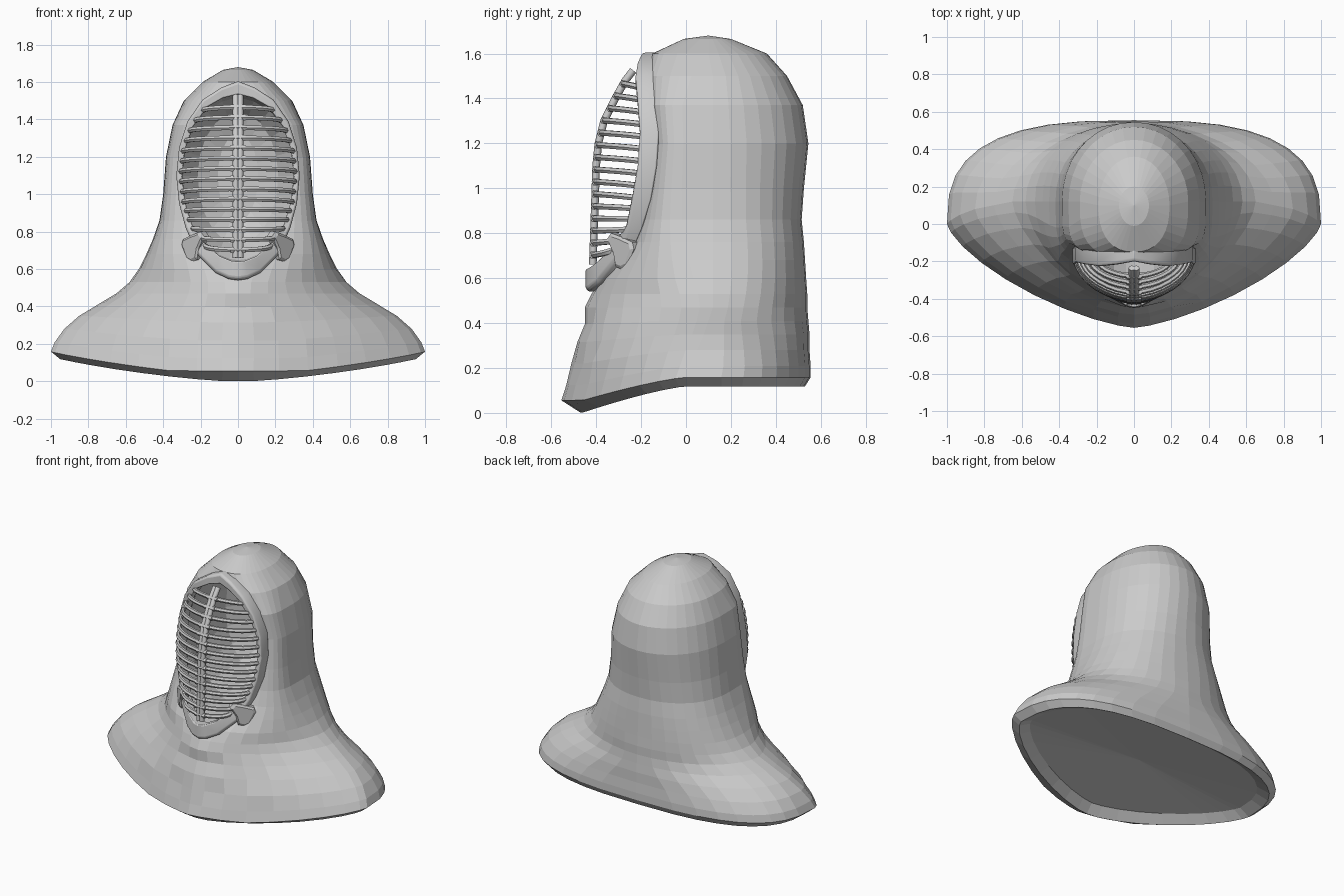
import bpy, bmesh, math
from mathutils import Vector

if "Cube" in bpy.data.objects:
    bpy.data.objects.remove(bpy.data.objects["Cube"])


def make_object(name, bm):
    bmesh.ops.recalc_face_normals(bm, faces=bm.faces[:])
    me = bpy.data.meshes.new(name)
    bm.to_mesh(me)
    bm.free()
    ob = bpy.data.objects.new(name, me)
    bpy.context.collection.objects.link(ob)
    return ob


def select_only(ob):
    bpy.ops.object.select_all(action='DESELECT')
    ob.select_set(True)
    bpy.context.view_layer.objects.active = ob


def bridge(bm, a, b):
    for i in range(len(a)):
        j = (i + 1) % len(a)
        bm.faces.new((a[i], a[j], b[j], b[i]))


def interp(table, z):
    # table: (z, value) pairs with z falling
    for (z0, a), (z1, b) in zip(table, table[1:]):
        if z >= z1:
            t = min(1, max(0, (z0 - z) / (z0 - z1)))
            return a + (b - a) * t
    return table[-1][1]


def tubes(name, paths, radius, sides=3):
    cu = bpy.data.curves.new(name, 'CURVE')
    cu.dimensions = '3D'
    cu.bevel_depth = radius
    cu.bevel_resolution = sides - 2
    cu.use_fill_caps = True
    for path in paths:
        sp = cu.splines.new('POLY')
        sp.points.add(len(path) - 1)
        for p, co in zip(sp.points, path):
            p.co = (*co, 1)
    ob = bpy.data.objects.new(name, cu)
    bpy.context.collection.objects.link(ob)
    select_only(ob)
    bpy.ops.object.convert(target='MESH')
    bpy.ops.object.shade_smooth_by_angle(angle=math.radians(50))


# Hood: stacked rings (z, half width, front y, back y, widest y, front power, back power)
RINGS = [
    (1.665, .08, -.01, .20, .10, 1.0, 1.0),
    (1.60, .19, -.15, .36, .10, .85, 1.0),
    (1.50, .29, -.18, .45, .12, .65, 1.0),
    (1.37, .35, -.165, .52, .12, .42, 1.0),
    (1.20, .385, -.145, .545, .12, .40, .97),
    (1.00, .40, -.17, .525, .12, .42, .95),
    (.86, .42, -.20, .515, .12, .48, .92),
    (.76, .455, -.24, .525, .12, .6, .9),
    (.68, .49, -.30, .53, .12, .78, .9),
    (.60, .53, -.375, .535, .12, 1.0, .92),
    (.53, .58, -.42, .54, .12, 1.2, .98),
    (.47, .65, -.445, .54, .12, 1.3, 1.05),
    (.41, .75, -.46, .545, .10, 1.35, 1.05),
    (.35, .85, -.48, .55, .08, 1.35, .95),
    (.28, .93, -.51, .55, .05, 1.36, .82),
    (.21, .98, -.535, .555, .02, 1.4, .74),
    (.16, 1.0, -.555, .555, .0, 1.42, .72),
    (.12, .95, -.47, .53, .01, 1.38, .72),
    (.155, .87, -.42, .48, .02, 1.38, .75),
]
SEG = 36


def power(v, p):
    return math.copysign(abs(v) ** p, v) if abs(v) > 1e-6 else 0


bm = bmesh.new()
loops = []
for z, hw, front, back, cy, pf, pb in RINGS:
    loop = []
    for i in range(SEG):
        a = 2 * math.pi * i / SEG
        c, s = math.cos(a), math.sin(a)
        p, reach = (pb, back - cy) if s > 0 else (pf, cy - front)
        x, y = hw * power(c, p), cy + reach * power(s, p)
        # hem dips towards the chest
        hem = .118 - .13 * (max(0, min(.46, -y)) / .5) ** 1.3
        h = z + (hem - .12) * max(0, min(1, (.45 - z) / .33))
        # draped folds on the chest, fading out at the edges
        if s < 0 and .18 < z < .5 and abs(x) < .6:
            fade = math.sin(math.pi * (z - .17) / .34) * (1 - abs(x) / .6)
            y += .014 * fade * math.sin(40 * math.hypot(x, z - .75))
        loop.append(bm.verts.new((x, y, h)))
    loops.append(loop)
for a, b in zip(loops, loops[1:]):
    bridge(bm, a, b)
crown = bm.verts.new((0, .10, 1.68))
base = bm.verts.new((0, .05, .17))
for i in range(SEG):
    j = (i + 1) % SEG
    bm.faces.new((crown, loops[0][i], loops[0][j]))
    bm.faces.new((base, loops[-1][j], loops[-1][i]))
hood = make_object("hood", bm)

# Face frame: (outer x, outer z, inner x, inner z, front y) from top to bottom
FRAME = [
    (0, 1.605, 0, 1.535, -.20), (.09, 1.57, .08, 1.515, -.215),
    (.19, 1.505, .16, 1.47, -.225), (.27, 1.39, .238, 1.365, -.215),
    (.315, 1.25, .283, 1.24, -.205), (.33, 1.10, .298, 1.10, -.215),
    (.315, .95, .283, .96, -.24), (.28, .82, .245, .84, -.265),
    (.215, .675, .185, .745, -.325), (.12, .58, .10, .67, -.40),
    (.05, .547, .04, .645, -.437), (0, .54, 0, .64, -.447),
]
outline = FRAME + [(-a, b, -c, d, e) for a, b, c, d, e in FRAME[-2:0:-1]]
bm = bmesh.new()
sections = []
for xo, zo, xi, zi, y in outline:
    back = y + (.085 if zo > .85 else .07)
    sections.append([bm.verts.new(co) for co in (
        (xo, back, zo), (xo, y + .015, zo),
        (xo * .85 + xi * .15, y, zo * .85 + zi * .15), (xi, y, zi), (xi, back, zi))])
for k, a in enumerate(sections):
    bridge(bm, a, sections[(k + 1) % len(sections)])
frame = make_object("face_frame", bm)
select_only(frame)
bev = frame.modifiers.new("soft_edges", 'BEVEL')
bev.width = .006
bev.segments = 2
bpy.ops.object.shade_smooth_by_angle(angle=math.radians(40))

# Hollow behind the grille, cut from the hood with a domed plug
bm = bmesh.new()
layers = []
for y, sx, sz in ((-.6, 1, 1), (-.1, 1, 1), (.0, 1.1, 1.02), (.3, 1.0, .92), (.42, .7, .75), (.47, .35, .5)):
    layers.append([bm.verts.new(((xo * .3 + xi * .7) * sx, y, 1.09 + (zo * .3 + zi * .7 - 1.09) * sz))
                   for xo, zo, xi, zi, _ in outline])
for a, b in zip(layers, layers[1:]):
    bridge(bm, a, b)
bm.faces.new(layers[0])
bm.faces.new(layers[-1])
plug = make_object("hollow_cutter", bm)
plug.hide_render = True
cut = hood.modifiers.new("hollow", 'BOOLEAN')
cut.object = plug
cut.operation = 'DIFFERENCE'
cut.solver = 'EXACT'
select_only(hood)
bpy.ops.object.modifier_apply(modifier=cut.name)
bpy.data.objects.remove(plug)

# Grille: a bowed twin centre spine and mirrored curved bars
SPINE = [(1.525, -.235), (1.48, -.27), (1.40, -.315), (1.30, -.365), (1.20, -.39),
         (1.10, -.40), (.95, -.405), (.80, -.41), (.66, -.415)]
EDGE_X = [(r[3], r[2]) for r in FRAME]
EDGE_Y = [(r[3], r[4]) for r in FRAME]
tubes("grille_spine", [[(sx, y, z) for z, y in SPINE] for sx in (-.012, .012)], .017, 4)
bars, collars = [], []
for k in range(15):
    z = 1.465 - .0545 * k
    ys = interp(SPINE, z)
    ze = z - .018 + .04 * max(0, (k - 9) / 5)
    xe, ye = interp(EDGE_X, ze) + .012, interp(EDGE_Y, ze) + .02
    for side in (1, -1):
        path = []
        for n in range(9):
            t = n / 8 * math.pi / 2
            path.append((side * xe * math.sin(t) ** 1.15, ye + (ys - ye) * math.cos(t) ** 1.15,
                         z + (ze - z) * (n / 8) ** 2))
        bars.append(path)
    collars.append([(-.04, ys, z), (.04, ys, z)])
tubes("grille_bars", bars, .0145)
tubes("bar_collars", collars, .018)

# Strap tabs: shield plates on the lower corners of the frame
TAB = [(-.085, .055), (-.06, .08), (0, .065), (.075, .04), (.085, .01),
       (.045, -.07), (.01, -.082), (-.03, -.07), (-.045, -.01)]
for side, label in ((1, "right"), (-1, "left")):
    bm = bmesh.new()
    centre = Vector((.238, -.288, .72))
    across, normal = Vector((.7, .7, 0)), Vector((.7, -.7, 0))
    layers = []
    for depth, scale in ((-.035, 1), (.005, 1), (.015, .8)):
        pts = [centre + across * u * scale + normal * depth + Vector((0, 0, v * scale)) for u, v in TAB]
        layers.append([bm.verts.new((side * p.x, p.y, p.z)) for p in pts])
    for a, b in zip(layers, layers[1:]):
        bridge(bm, a, b)
    bm.faces.new(layers[0])
    bm.faces.new(layers[-1])
    make_object("strap_tab_" + label, bm)
